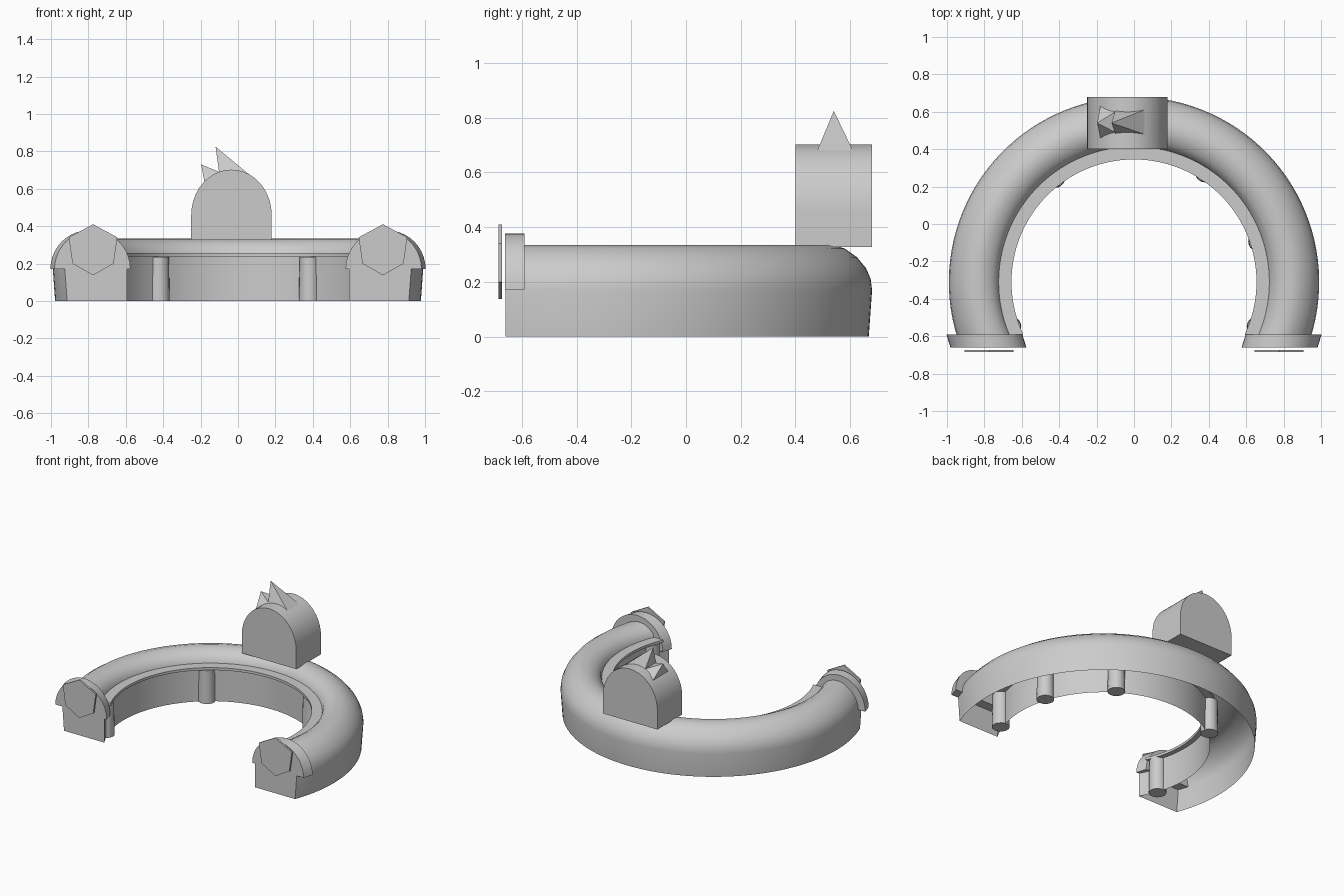
import bpy, bmesh, math

if "Cube" in bpy.data.objects:
    bpy.data.objects.remove(bpy.data.objects["Cube"])

CY = -0.31          # centre of the arc
END = -0.66         # plane where both ends are cut


def finish(name, bm, smooth=None):
    bmesh.ops.recalc_face_normals(bm, faces=bm.faces)
    me = bpy.data.meshes.new(name)
    bm.to_mesh(me)
    bm.free()
    ob = bpy.data.objects.new(name, me)
    bpy.context.collection.objects.link(ob)
    if smooth:
        bpy.ops.object.select_all(action='DESELECT')
        ob.select_set(True)
        bpy.context.view_layer.objects.active = ob
        bpy.ops.object.shade_smooth_by_angle(angle=math.radians(smooth))
    return ob


def arc_sweep(name, profile, y_end, closed, steps=72):
    """Sweep an (r, z) profile round the arc, trimmed flat at y_end."""
    bm = bmesh.new()
    cols = []
    for i in range(steps + 1):
        col = []
        for r, z in profile:
            a0 = math.asin((y_end - CY) / r)
            a = a0 + (math.pi - 2 * a0) * i / steps
            col.append(bm.verts.new((r * math.cos(a), CY + r * math.sin(a), z)))
        cols.append(col)
    n = len(profile)
    for c, d in zip(cols, cols[1:]):
        for j in range(n if closed else n - 1):
            k = (j + 1) % n
            bm.faces.new((c[j], d[j], d[k], c[k]))
    bm.faces.new(cols[0])
    bm.faces.new(cols[-1])
    return finish(name, bm, 32)


def prism(name, pts, y0, y1, shear=0.0, smooth=None):
    """Extrude an (x, z) outline from y0 to y1, sliding x by shear."""
    bm = bmesh.new()
    a = [bm.verts.new((x, y0, z)) for x, z in pts]
    b = [bm.verts.new((x + shear, y1, z)) for x, z in pts]
    bm.faces.new(a)
    bm.faces.new(b)
    for i in range(len(pts)):
        j = (i + 1) % len(pts)
        bm.faces.new((a[i], a[j], b[j], b[i]))
    return finish(name, bm, smooth)


def half_ellipse(cx, cz, rx, rz, n):
    return [(cx + rx * math.cos(math.pi * i / n), cz + rz * math.sin(math.pi * i / n))
            for i in range(n + 1)]


def spike(name, base, tip):
    bm = bmesh.new()
    b = [bm.verts.new(p) for p in base]
    t = bm.verts.new(tip)
    bm.faces.new(b)
    for i in range(len(b)):
        bm.faces.new((b[i], b[(i + 1) % len(b)], t))
    return finish(name, bm)


# Horseshoe body: hollow shell, open underneath
arc_sweep("arch_body", [(0.978, 0), (0.99, 0.17), (0.985, 0.21), (0.968, 0.25), (0.935, 0.29),
                        (0.89, 0.322), (0.845, 0.335), (0.80, 0.33), (0.76, 0.31),
                        (0.73, 0.28), (0.722, 0.25), (0.69, 0.245), (0.69, 0)], END, False)

# Inner ledge
arc_sweep("inner_ledge", [(0.74, 0.24), (0.74, 0.256), (0.655, 0.256), (0.655, 0.238)],
          -0.59, True)

# Round posts along the inner wall
for deg in (-20, 18, 57, 127, 200):
    a = math.radians(deg)
    bm = bmesh.new()
    bmesh.ops.create_cone(bm, cap_ends=True, segments=20, radius1=0.057, radius2=0.053, depth=0.236)
    bmesh.ops.translate(bm, verts=bm.verts,
                        vec=(0.702 * math.cos(a), CY + 0.702 * math.sin(a), 0.118))
    finish("inner_post", bm, 32)

# End collars and hexagonal plates, mirrored
hexagon = [(0, 0.41), (0.13, 0.34), (0.11, 0.2), (0, 0.137), (-0.11, 0.2), (-0.13, 0.34)]
for s in (-1, 1):
    prism("end_collar", half_ellipse(s * 0.778, 0.17, 0.203, 0.207, 20), -0.661, -0.59,
          s * 0.022, 32)
    prism("end_plate", [(s * 0.775 + x, z) for x, z in hexagon], -0.685, -0.673)

# Arched block on the back of the ring
outline = [(0.18, 0.327)] + half_ellipse(-0.035, 0.46, 0.215, 0.242, 20) + [(-0.25, 0.327)]
prism("arched_block", outline, 0.4, 0.68, 0.0, 32)

# Two spikes leaning over the block
spike("large_spike", [(0.055, 0.48, 0.68), (0.055, 0.61, 0.68), (-0.10, 0.61, 0.68),
                      (-0.10, 0.48, 0.68)], (-0.12, 0.54, 0.825))
spike("small_spike", [(-0.10, 0.49, 0.69), (-0.10, 0.60, 0.69), (-0.18, 0.63, 0.64),
                      (-0.18, 0.46, 0.64)], (-0.197, 0.54, 0.73))
